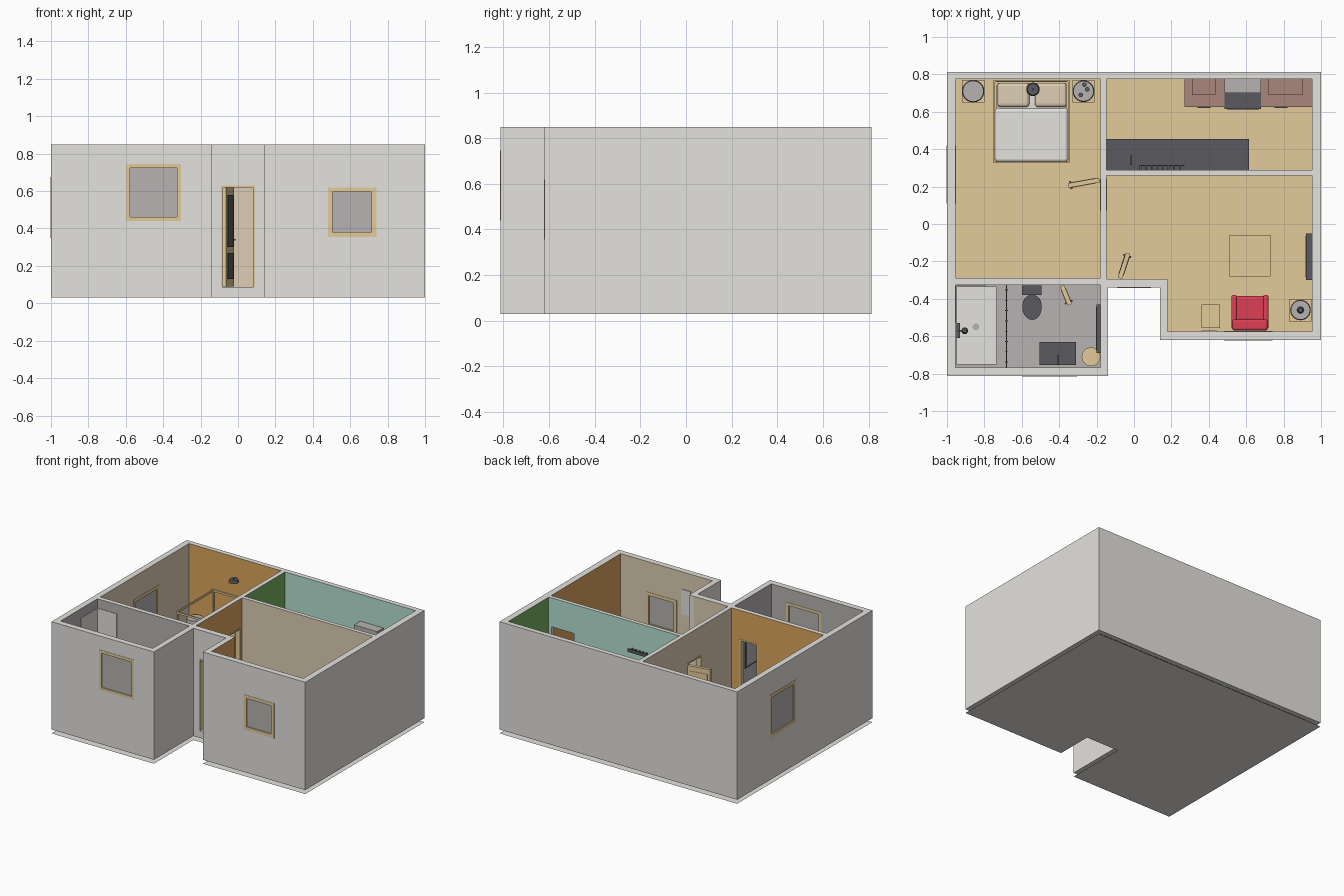
import bpy, bmesh, math
from mathutils import Matrix, Vector

if "Cube" in bpy.data.objects:
    bpy.data.objects.remove(bpy.data.objects["Cube"])

COL = {"wall_grey": (.78, .76, .73), "beige": (.73, .62, .46), "pale_wood": (.77, .60, .32),
       "orange": (.72, .38, .11), "teal": (.45, .74, .64), "green": (.19, .43, .12),
       "mid_grey": (.47, .45, .44), "dark": (.105, .105, .115), "red": (.73, .05, .09),
       "brown": (.40, .24, .20)}
NAMES = list(COL)
MATS = []
for n, c in COL.items():
    m = bpy.data.materials.new(n)
    m.diffuse_color = (*c, 1)
    m.use_nodes = True
    m.node_tree.nodes["Principled BSDF"].inputs["Base Color"].default_value = m.diffuse_color
    MATS.append(m)
Z0, ZF, ZT, ZD = .03, .085, .85, .63     # wall bottom, floor, wall top, door head


def finish(name, bm, smooth=False):
    me = bpy.data.meshes.new(name)
    bm.to_mesh(me)
    bm.free()
    for m in MATS:
        me.materials.append(m)
    ob = bpy.data.objects.new(name, me)
    bpy.context.collection.objects.link(ob)
    if smooth:
        for p in me.polygons:
            p.use_smooth = len(p.vertices) == 4
    return ob


def add_box(bm, x0, x1, y0, y1, z0, z1, rule):
    r = bmesh.ops.create_cube(bm, size=1)
    for v in r["verts"]:
        v.co = Vector(((x0 + x1) / 2 + v.co.x * (x1 - x0), (y0 + y1) / 2 + v.co.y * (y1 - y0),
                       (z0 + z1) / 2 + v.co.z * (z1 - z0)))
    for f in {f for v in r["verts"] for f in v.link_faces}:
        f.normal_update()
        f.material_index = NAMES.index(rule(f.normal) if callable(rule) else rule)


def boxes(name, *items):
    bm = bmesh.new()
    for it in items:
        add_box(bm, *it)
    return finish(name, bm)


def cyl(name, x, y, z0, z1, r, mat, r2=None, n=24, sy=1):
    bm = bmesh.new()
    bmesh.ops.create_cone(bm, cap_ends=True, segments=n, radius1=r, radius2=r if r2 is None else r2,
                          depth=z1 - z0, matrix=Matrix.Translation((x, y, (z0 + z1) / 2)) @ Matrix.Diagonal((1, sy, 1, 1)))
    for f in bm.faces:
        f.material_index = NAMES.index(mat)
    return finish(name, bm, True)


def wall(name, axis, a0, a1, c0, c1, neg, pos, hole=None):
    """Wall along an axis; each side has its own paint; hole = (start, end, bottom, top)."""
    k = 1 if axis == "x" else 0

    def rule(n):
        return pos if n[k] > .5 else neg if n[k] < -.5 else "wall_grey"
    spans = [(a0, a1, Z0, ZT)]
    if hole:
        h0, h1, b, t = hole
        spans = [(a0, h0, Z0, ZT), (h1, a1, Z0, ZT), (h0, h1, Z0, b), (h0, h1, t, ZT)]
    its = [(s, e, c0, c1, b, t, rule) if axis == "x" else (c0, c1, s, e, b, t, rule) for s, e, b, t in spans]
    boxes(name, *its)


def frame(name, axis, hole, c0, c1, w, glass):
    """Wood trim round an opening, with a pane for windows."""
    h0, h1, b, t = hole
    c0, c1 = c0 - .002, c1 + .002
    mid = (c0 + c1) / 2
    its = [(h0, h0 + w, c0, c1, b, t), (h1 - w, h1, c0, c1, b, t), (h0 + w, h1 - w, c0, c1, t - w, t)]
    if glass:
        its.append((h0 + w, h1 - w, c0, c1, b, b + w))
    its = [(*i, "pale_wood") for i in its]
    if glass:
        its.append((h0 + w, h1 - w, mid - .016, mid + .016, b + w, t - w, "mid_grey"))
    if axis == "y":
        its = [(i[2], i[3], i[0], i[1], *i[4:]) for i in its]
    boxes(name, *its)


# openings
W_BATH, W_LIVE, W_BED = (-.60, -.305, .44, .745), (.48, .74, .355, .62), (.11, .42, .35, .675)
D_ENTRY, D_BATH, D_BED, D_KIT = (-.09, .09, ZF, ZD), (-.40, -.25, ZF, ZD), (.07, .24, ZF, ZD), (.74, .93, ZF, ZD)
G, Y = "wall_grey", .813

# outer walls
wall("back_wall_bedroom", "x", -1, -.165, .775, Y, "orange", G)
wall("back_wall_kitchen", "x", -.165, 1, .775, Y, "teal", G)
wall("left_wall_bedroom", "y", -.305, .775, -1, -.955, G, "beige", W_BED)
wall("left_wall_bathroom", "y", -.768, -.305, -1, -.955, G, "mid_grey")
wall("right_wall_kitchen", "y", .275, .775, .952, 1, "green", G)
wall("right_wall_living", "y", -.575, .275, .952, 1, "orange", G)
wall("front_wall_bathroom", "x", -1, -.138, -Y, -.768, G, "mid_grey", W_BATH)
wall("front_wall_living", "x", .138, 1, -.62, -.575, G, "beige", W_LIVE)
wall("porch_left_wall", "y", -.768, -.34, -.18, -.138, "mid_grey", G)
wall("porch_right_wall", "y", -.575, -.295, .138, .18, G, "orange")
wall("porch_back_wall", "x", -.18, .138, -.34, -.295, G, "beige", D_ENTRY)
# inner walls
wall("bath_bed_wall", "x", -.955, -.18, -.325, -.29, "mid_grey", "orange", D_BATH)
wall("middle_wall_kitchen", "y", .275, .775, -.18, -.147, "beige", "green")
wall("middle_wall_living", "y", -.295, .275, -.18, -.147, "beige", "orange", D_BED)
wall("kitchen_living_wall", "x", -.147, .952, .26, .29, "beige", "teal", D_KIT)

# windows and door frames
frame("bathroom_window", "x", W_BATH, -Y, -.768, .022, True)
frame("living_window", "x", W_LIVE, -.62, -.575, .025, True)
frame("bedroom_window", "y", W_BED, -1, -.955, .025, True)
frame("entry_frame", "x", D_ENTRY, -.34, -.295, .01, False)
frame("bathroom_door_frame", "x", D_BATH, -.325, -.29, .01, False)
frame("bedroom_door_frame", "y", D_BED, -.18, -.147, .01, False)


# flat sheets in the house outline: ground sheet and wood floor
def sheet(name, z, mat):
    bm = bmesh.new()
    out = [(-1, -Y), (-.138, -Y), (-.138, -.34), (.138, -.34), (.138, -.62), (1, -.62), (1, Y), (-1, Y)]
    bm.faces.new([bm.verts.new((x, y, z)) for x, y in out]).material_index = NAMES.index(mat)
    finish(name, bm)


sheet("base_sheet", 0, G)
sheet("wood_floor", ZF, "pale_wood")
boxes("bathroom_floor", (-.96, -.175, -.775, -.315, ZF - .003, ZF + .002, "mid_grey"))


# doors standing open
def door(name, x, y, ang, w):
    panel = "dark" if name == "entry_door" else "pale_wood"
    ob = boxes(name, (0, w, -.012, .012, ZF + .005, ZD - .012, "pale_wood"),
               (.02, w - .02, -.015, .015, .13, .27, panel), (.02, w - .02, -.015, .015, .30, .58, panel),
               (w - .02, w - .01, -.022, .022, .335, .345, "dark"))
    ob.matrix_world = Matrix.Translation((x, y, 0)) @ Matrix.Rotation(math.radians(ang), 4, "Z")


door("entry_door", -.075, -.29, 72, .14)
door("bathroom_door", -.385, -.33, -68, .11)
door("bedroom_door", -.185, .235, 190, .17)

# four-poster bed
bx0, bx1, by0, by1 = -.75, -.345, .325, .77
boxes("bed_frame", (bx0, bx1, by0, by1, .14, .19, "pale_wood"), (bx0, bx1, by1 - .012, by1, .19, .36, "pale_wood"),
      *[(x, x + .012, y, y + .012, ZF, .56, "pale_wood") for x in (bx0, bx1 - .012) for y in (by0, by1 - .012)],
      *[(x, x + .008, by0, by1, .545, .56, "pale_wood") for x in (bx0, bx1 - .008)],
      *[(bx0, bx1, y, y + .008, .545, .56, "pale_wood") for y in (by0, by1 - .008)])


def soft(name, b, mat, w=.015):
    ob = boxes(name, (*b, mat))
    mod = ob.modifiers.new("round", "BEVEL")
    mod.width, mod.segments = w, 3
    return ob


soft("mattress", (bx0 + .015, bx1 - .015, by0 + .015, by1 - .015, .19, .24), G)
soft("blanket", (bx0 + .008, bx1 - .008, by0 + .008, .62, .185, .25), G)
for i, x in enumerate((-.73, -.53)):
    soft(f"pillow_{i}", (x, x + .17, .625, .755, .235, .275), "beige", .018)
cyl("bed_pendant_shade", -.54, .72, .69, .71, .036, "dark", .03)
cyl("bed_pendant_rod", -.54, .72, .71, .72, .006, "dark")


# small tables with lamps
def side_table(name, x, y, r):
    boxes(name, (x - .06, x + .06, y - .06, y + .06, .205, .22, "pale_wood"),
          *[(x + a - .007, x + a + .007, y + b - .007, y + b + .007, ZF, .205, "pale_wood")
            for a in (-.05, .05) for b in (-.05, .05)])
    cyl(name + "_lamp_stem", x, y, .22, .29, .008, "dark")
    cyl(name + "_lamp_shade", x, y, .28, .335, r, "mid_grey", r * .93)


side_table("left_nightstand", -.86, .71, .06)
side_table("right_nightstand", -.27, .71, .058)
side_table("living_side_table", .89, -.46, .055)
cyl("living_ornament", .89, -.46, .335, .37, .018, "dark", .012)
for i, (x, y) in enumerate(((-.285, .69), (-.25, .72), (-.265, .745))):
    cyl(f"nightstand_cup_{i}", x, y, .335, .36, .012, "dark")

# kitchen: sink counter, cabinets, cooker, hood, wall rack
boxes("sink_counter", (-.147, .615, .29, .45, ZF, .33, "brown"), (-.147, .615, .29, .455, .33, .35, "dark"),
      (-.055, .06, .33, .42, .35, .352, "dark"), (-.045, .05, .34, .41, .352, .354, "dark"))
boxes("sink_tap", (-.02, -.012, .315, .323, .35, .43, "dark"), (-.02, -.012, .315, .365, .425, .433, "dark"))
boxes("wall_rack", *[(.03 + i * .03, .04 + i * .03, .29, .315, .625, .65, "dark") for i in range(8)],
      (.03, .27, .31, .315, .625, .65, "dark"))
for n, a, b in (("left", .27, .485), ("right", .68, .952)):
    boxes(n + "_cabinet", (a, b, .625, .775, ZF, .35, "brown"),
          (a + .04, b - .05, .69, .775, .45, .57, "brown"), (a + .07, a + .14, .62, .625, .29, .297, "dark"))
boxes("cooker", (.485, .68, .615, .775, ZF, .355, "dark"), (.50, .665, .609, .615, .12, .28, "mid_grey"))
boxes("cooker_hood", (.485, .68, .70, .775, .60, .645, "mid_grey"))


# living room
def table(name, x0, x1, y0, y1, h):
    boxes(name, (x0, x1, y0, y1, h - .02, h, "pale_wood"),
          *[(x, x + .015, y, y + .015, ZF, h - .02, "pale_wood") for x in (x0, x1 - .015) for y in (y0, y1 - .015)])


table("coffee_table", .51, .73, -.28, -.06, .21)
table("stool", .36, .46, -.555, -.43, .2)
soft("armchair_seat", (.54, .70, -.52, -.385, ZF, .2), "red")
soft("armchair_back", (.525, .715, -.57, -.51, ZF, .34), "red")
for i, x in enumerate((.52, .69)):
    soft(f"armchair_arm_{i}", (x, x + .03, -.56, -.38, ZF, .25), "red", .01)
boxes("television", (.92, .952, -.30, -.05, .32, .48, "dark"), (.916, .92, -.285, -.065, .335, .465, "mid_grey"))
boxes("wall_picture", (.36, .44, -.575, -.569, .53, .72, G))

# bathroom
boxes("shower_tray", (-.95, -.735, -.75, -.335, ZF, .15, G), (-.93, -.755, -.73, -.355, .15, .152, G))
boxes("shower_tiles", (-.955, -.951, -.53, -.326, .15, .78, G), (-.951, -.79, -.329, -.325, .15, .78, G))
cyl("shower_drain", -.845, -.55, .15, .156, .018, "mid_grey")
boxes("shower_taps", (-.95, -.93, -.61, -.53, .42, .44, "dark"), (-.945, -.937, -.575, -.567, .44, .68, "dark"),
      (-.945, -.905, -.575, -.567, .675, .683, "dark"))
cyl("shower_head", -.905, -.571, .655, .675, .018, "dark", .01)
boxes("curtain_rail", (-.684, -.68, -.768, -.325, .56, .564, "dark"),
      *[(-.69, -.674, y, y + .004, .545, .565, "dark") for y in [-.74 + i * .055 for i in range(8)]])
cyl("toilet_foot", -.545, -.43, ZF, .2, .035, "dark", .05)
cyl("toilet_bowl", -.545, -.445, .2, .23, .052, "dark", sy=1.3)
boxes("toilet_tank", (-.6, -.495, -.38, -.328, .2, .34, "dark"))
boxes("basin", (-.505, -.31, -.755, -.63, .27, .32, "dark"), (-.475, -.34, -.735, -.65, .32, .323, "dark"),
      (-.43, -.385, -.74, -.67, ZF, .27, "dark"), (-.412, -.403, -.75, -.70, .35, .36, "dark"),
      (-.412, -.403, -.75, -.741, .32, .35, "dark"))
cyl("round_stool", -.23, -.71, ZF, .24, .05, "pale_wood")
boxes("bathroom_mirror", (-.20, -.18, -.69, -.43, .34, .58, "dark"), (-.203, -.20, -.675, -.445, .355, .565, "mid_grey"))
